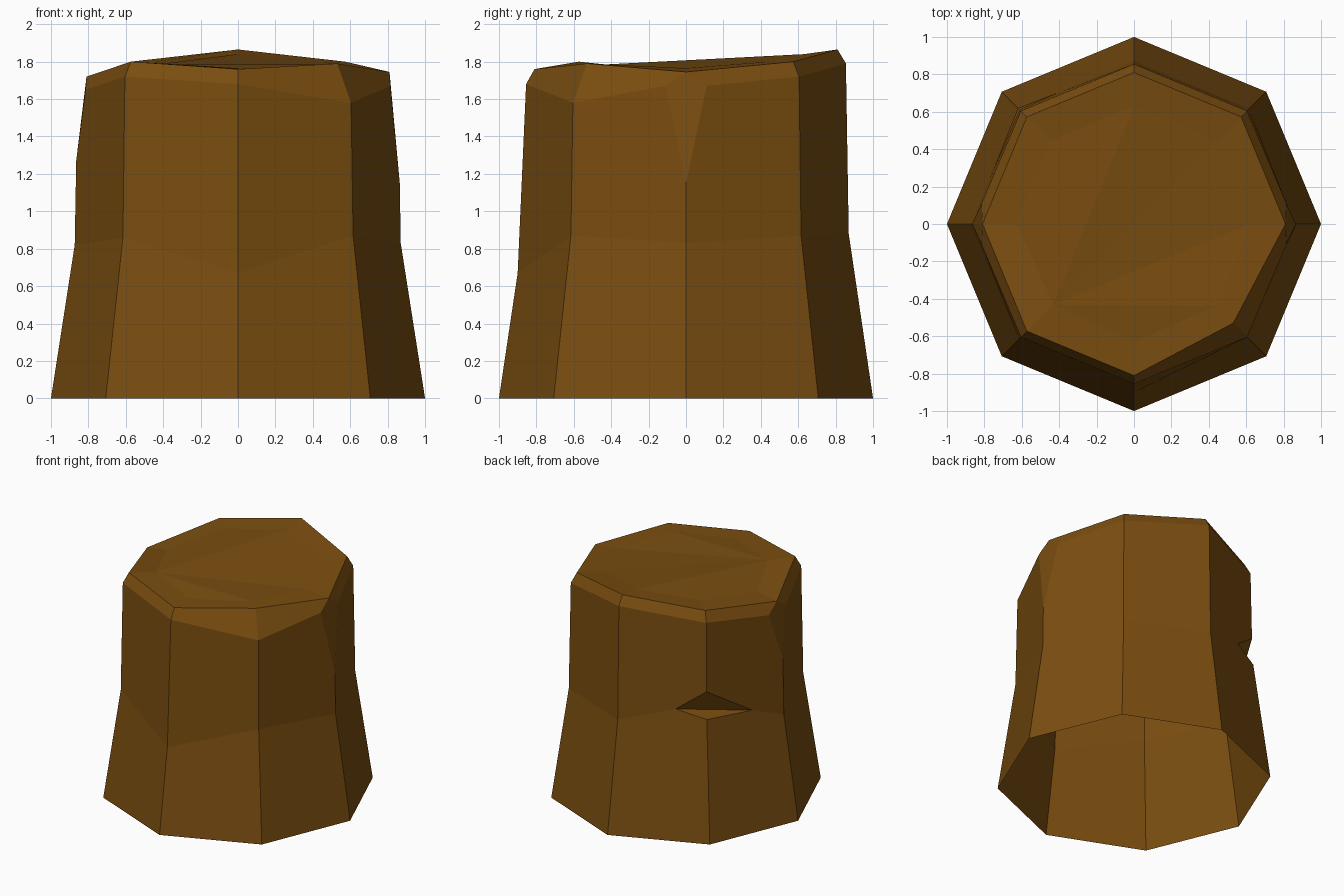
import bpy, bmesh, math

if "Cube" in bpy.data.objects:
    bpy.data.objects.remove(bpy.data.objects["Cube"])

N = 8
# (radius, height) for each corner, counter-clockwise from the right side (+x)
base = [(1.0, 0.0)] * N
waist = [(.87, .83), (.87, .87), (.87, .88), (.875, .95),
         (.873, .82), (.87, .86), (.90, .67), (.87, .87)]
shoulder = [(.865, 1.15), (.855, 1.72), (.855, 1.79), (.855, 1.72),
            (.865, 1.27), (.855, 1.72), (.855, 1.68), (.855, 1.58)]
rim = [(.81, 1.745), (.81, 1.80), (.81, 1.865), (.81, 1.80),
       (.81, 1.72), (.81, 1.80), (.81, 1.76), (.75, 1.79)]
inner = [(.62, 1.765), (.63, 1.80), (.63, 1.84), (.63, 1.80),
         (.63, 1.75), (.61, 1.785), (.63, 1.765), (.62, 1.785)]

bm = bmesh.new()


def ring(rows):
    """One vertex per corner of the octagon."""
    verts = []
    for i, (r, z) in enumerate(rows):
        a = math.tau * i / N
        verts.append(bm.verts.new((r * math.cos(a), r * math.sin(a), z)))
    return verts


def face(*verts):
    return bm.faces.new(verts)


base, waist, shoulder, rim, inner = map(ring, (base, waist, shoulder, rim, inner))

# Axe notch at the back left corner: the waist splits into a lower and upper lip
waist_upper = list(waist)
waist_upper[3] = bm.verts.new((-.612, .612, 1.17))
notch_a = bm.verts.new((-.40, .704, 1.01))
notch_b = bm.verts.new((-.767, .25, .925))
notch = {2: [notch_a], 3: [notch_b]}
face(notch_a, waist[3], notch_b)
face(notch_a, notch_b, waist_upper[3])

# Narrow chips running down from the rim at the right and left corners
chip = {}
for i, side, z in ((0, 1, 1.67), (4, -1, 1.65)):
    before = bm.verts.new((side * .815, side * -.11, z))
    after = bm.verts.new((side * .815, side * .11, z))
    chip[i] = (before, after)
    face(shoulder[i], rim[i], before)
    face(shoulder[i], after, rim[i])

# Flared foot, upper wall, bevelled edge and cut top, one side at a time
for i in range(N):
    j = (i + 1) % N
    extra = notch.get(i, [])
    face(base[i], base[j], waist[j], *extra, waist[i])
    start = [chip[i][1]] if i in chip else []
    end = [chip[j][0]] if j in chip else []
    face(waist_upper[i], *extra, waist_upper[j], shoulder[j], *end, *start, shoulder[i])
    low_i = start[0] if start else shoulder[i]
    low_j = end[0] if end else shoulder[j]
    face(low_i, low_j, rim[j], rim[i])
    face(rim[i], rim[j], inner[j], inner[i])

# Uneven sawn surface, fanned from the front left corner
for k in range(1, N - 1):
    face(inner[5], inner[(5 + k) % N], inner[(6 + k) % N])

mesh = bpy.data.meshes.new("tree_stump")
bm.to_mesh(mesh)
bm.free()

wood = bpy.data.materials.new("brown wood")
wood.diffuse_color = (.195, .075, .005, 1)
wood.use_nodes = True
wood.node_tree.nodes["Principled BSDF"].inputs["Base Color"].default_value = wood.diffuse_color
mesh.materials.append(wood)
stump = bpy.data.objects.new("tree_stump", mesh)
bpy.context.collection.objects.link(stump)
